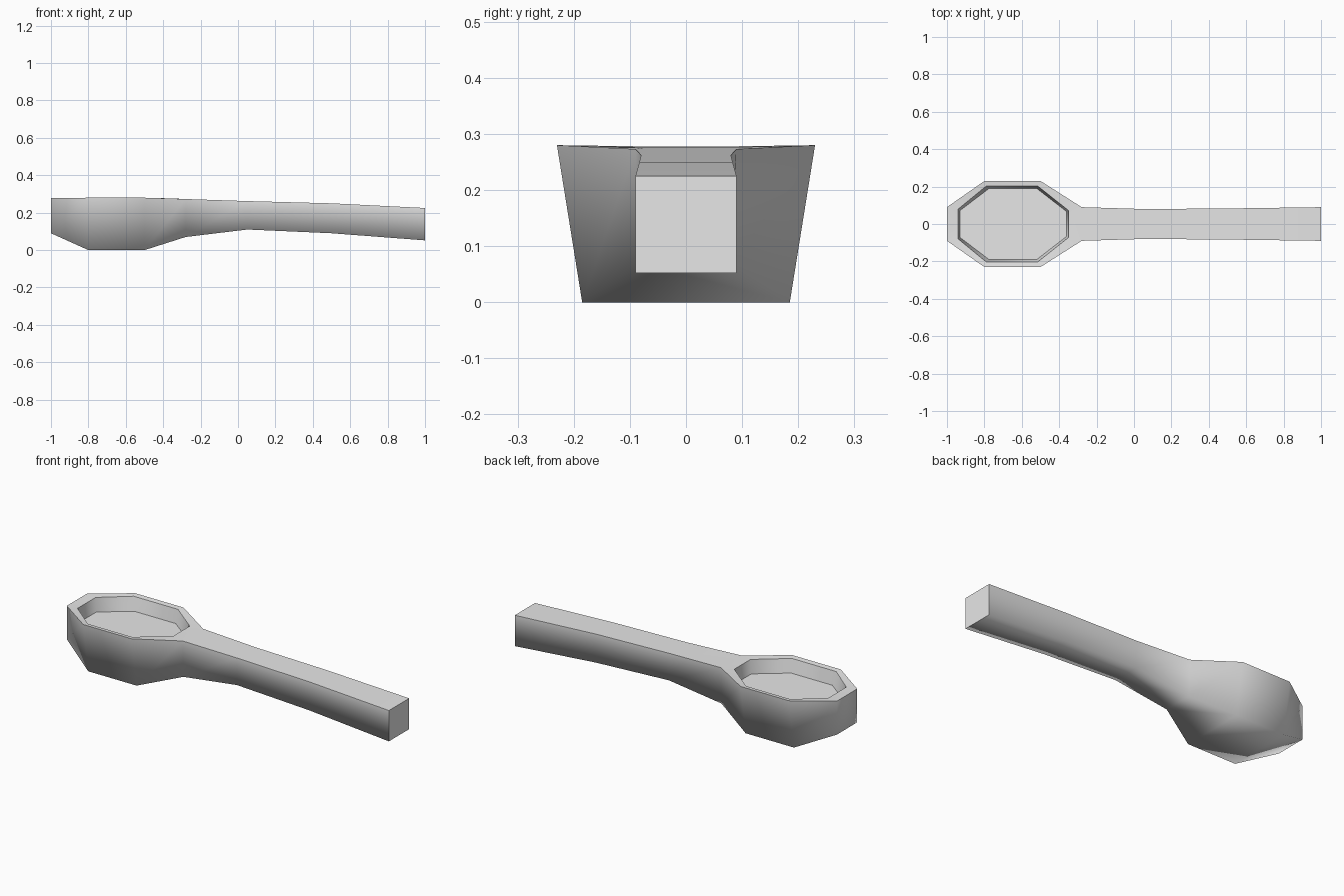
import bpy
import bmesh

if "Cube" in bpy.data.objects:
    bpy.data.objects.remove(bpy.data.objects["Cube"])

# Lengthwise stations: x, half width on top, half width below, top z, bottom z
STATIONS = [
    (-1.00, 0.09, 0.09, 0.278, 0.09),
    (-0.80, 0.23, 0.185, 0.28, 0.00),
    (-0.50, 0.23, 0.185, 0.28, 0.00),
    (-0.28, 0.09, 0.085, 0.273, 0.07),
    (0.05, 0.08, 0.08, 0.262, 0.11),
    (0.50, 0.083, 0.083, 0.25, 0.09),
    (1.00, 0.09, 0.09, 0.225, 0.052),
]
BOWL = 4  # the first stations ring the bowl
# Half outlines of the inner lip and the bowl floor: x, half width
LIP = [(-0.94, 0.08), (-0.79, 0.203), (-0.515, 0.203), (-0.35, 0.072)]
FLOOR = [(-0.93, 0.072), (-0.775, 0.19), (-0.52, 0.19), (-0.36, 0.066)]
LIP_Z, FLOOR_Z = 0.276, 0.20

bm = bmesh.new()
group = bm.faces.layers.int.new("group")
OUTER, TOP, WALL, BASE, CAP = range(5)


def add_face(verts, kind):
    face = bm.faces.new(verts)
    face.smooth = True
    face[group] = kind


def ring(half, z):
    """Closed loop of a mirrored half outline."""
    points = half + [(x, -y) for x, y in reversed(half)]
    return [bm.verts.new((x, y, z)) for x, y in points]


def bridge(a, b, kind, skip=()):
    for i in range(len(a)):
        j = (i + 1) % len(a)
        add_face((a[i], a[j], b[j], b[i]), kind)


# Outer skin: four-cornered sections joined along the length
sections = []
for x, wt, wb, zt, zb in STATIONS:
    corners = ((wt, zt), (wb, zb), (-wb, zb), (-wt, zt))
    sections.append([bm.verts.new((x, y, z)) for y, z in corners])
for i, (a, b) in enumerate(zip(sections, sections[1:])):
    for k in range(3):
        add_face((a[k], a[k + 1], b[k + 1], b[k]), OUTER)
    if i >= BOWL - 1:  # handle top
        add_face((a[3], a[0], b[0], b[3]), TOP)
add_face(sections[0], OUTER)
add_face(sections[-1], CAP)

# Rim, hollow and floor of the bowl
rim = [s[0] for s in sections[:BOWL]] + [s[3] for s in reversed(sections[:BOWL])]
lip = ring(LIP, LIP_Z)
floor = ring(FLOOR, FLOOR_Z)
bridge(rim, lip, TOP)
bridge(lip, floor, WALL)
add_face(floor, BASE)

# Creases only where two different surfaces meet
bmesh.ops.recalc_face_normals(bm, faces=bm.faces)
for edge in bm.edges:
    edge.smooth = len({f[group] for f in edge.link_faces}) == 1

mesh = bpy.data.meshes.new("spoon")
bm.to_mesh(mesh)
bm.free()

# Plain grey finish
grey = bpy.data.materials.new("light_grey")
grey.use_nodes = True
colour = (0.8, 0.8, 0.8, 1)
grey.diffuse_color = colour
grey.node_tree.nodes["Principled BSDF"].inputs["Base Color"].default_value = colour
mesh.materials.append(grey)

spoon = bpy.data.objects.new("spoon", mesh)
bpy.context.collection.objects.link(spoon)
